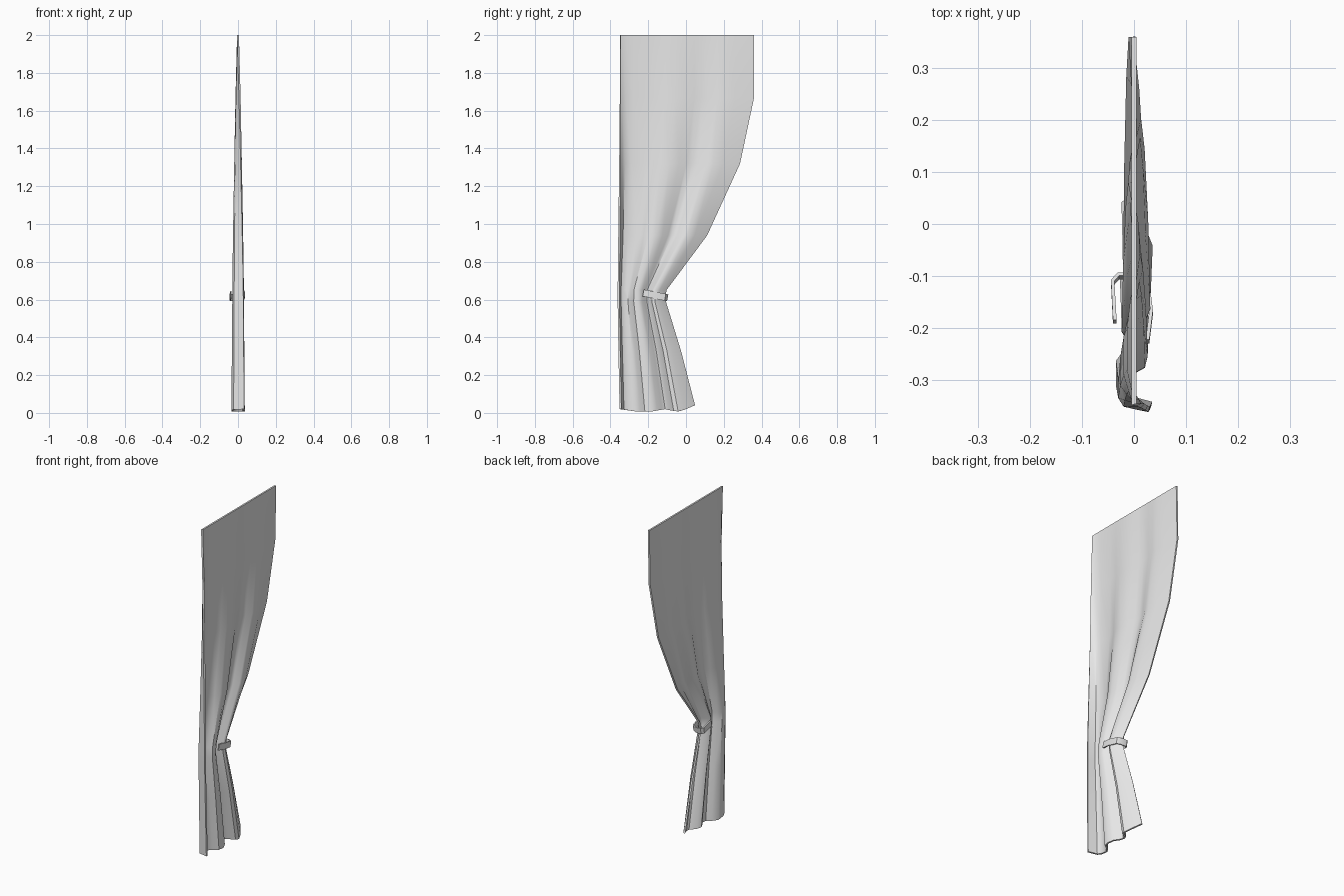
import bpy
import bmesh
from mathutils import Vector

cube = bpy.data.objects.get("Cube")
if cube:
    bpy.data.objects.remove(cube, do_unlink=True)

# One cloth colour for everything
cloth = bpy.data.materials.new("grey_cloth")
cloth.use_nodes = True
colour = (0.8, 0.8, 0.8, 1)
cloth.diffuse_color = colour
cloth.node_tree.nodes["Principled BSDF"].inputs["Base Color"].default_value = colour


def sheet(name, rows, thickness, angle):
    """Skin a grid of points, thicken it and smooth its soft folds."""
    bm = bmesh.new()
    grid = [[bm.verts.new(p) for p in row] for row in rows]
    for a, b in zip(grid, grid[1:]):
        for i in range(len(a) - 1):
            bm.faces.new((a[i], b[i], b[i + 1], a[i + 1]))
    bmesh.ops.recalc_face_normals(bm, faces=bm.faces)
    mesh = bpy.data.meshes.new(name)
    bm.to_mesh(mesh)
    bm.free()
    mesh.materials.append(cloth)
    obj = bpy.data.objects.new(name, mesh)
    bpy.context.collection.objects.link(obj)
    solid = obj.modifiers.new("thickness", "SOLIDIFY")
    solid.thickness = thickness
    solid.offset = 0
    bpy.ops.object.select_all(action="DESELECT")
    obj.select_set(True)
    bpy.context.view_layer.objects.active = obj
    bpy.ops.object.modifier_apply(modifier=solid.name)
    bpy.ops.object.shade_smooth_by_angle(angle=angle)
    return obj


# Curtain: folds as (x, y) along the hem, fading out towards the flat top
hem = [(0.034, -0.347), (0.015, -0.342), (-0.02, -0.332), (-0.03, -0.31),
       (-0.03, -0.265), (-0.008, -0.235), (0.02, -0.215), (0.025, -0.185),
       (0.014, -0.155), (-0.012, -0.13), (-0.022, -0.11), (-0.01, -0.085),
       (0.025, -0.062), (0.031, -0.042), (0.018, -0.01), (-0.02, 0.045)]
hem_lift = [0.02, 0.008, 0.006, 0.02, 0.006, 0.04]

# Each level: height, front edge y, back edge y, fold depth
levels = [(2.0, -0.347, 0.36, 0.0), (1.67, -0.348, 0.36, 0.28),
          (1.32, -0.35, 0.285, 0.5), (0.94, -0.354, 0.11, 0.72),
          (0.65, -0.357, -0.107, 0.85), (0.59, -0.357, -0.11, 0.85),
          (0.33, -0.353, -0.03, 0.92), (0.0, -0.347, 0.045, 1.0)]

y0, y1 = hem[0][1], hem[-1][1]
curtain_rows = []
for z, front, back, depth in levels:
    row = []
    for i, (x, y) in enumerate(hem):
        t = (y - y0) / (y1 - y0)
        s = t * (len(hem_lift) - 1)
        k = min(int(s), len(hem_lift) - 2)
        lift = hem_lift[k] + (hem_lift[k + 1] - hem_lift[k]) * (s - k)
        row.append(Vector((x * depth, front + t * (back - front),
                           z if z else lift)))
    curtain_rows.append(row)
sheet("curtain", curtain_rows, 0.01, 0.7)

# Tie band: a tilted strap wrapped round the gathered back edge
strap = [(0.026, -0.226), (0.033, -0.17), (0.026, -0.112), (0.005, -0.1),
         (-0.03, -0.1), (-0.041, -0.112), (-0.037, -0.188)]
strap_rows = []
for side in (-0.018, 0.018):
    strap_rows.append([Vector((x, y + side * 0.2, 0.61 - 0.2 * (y + 0.1) + side))
                       for x, y in strap])
sheet("tie_band", strap_rows, 0.007, 0.6)
